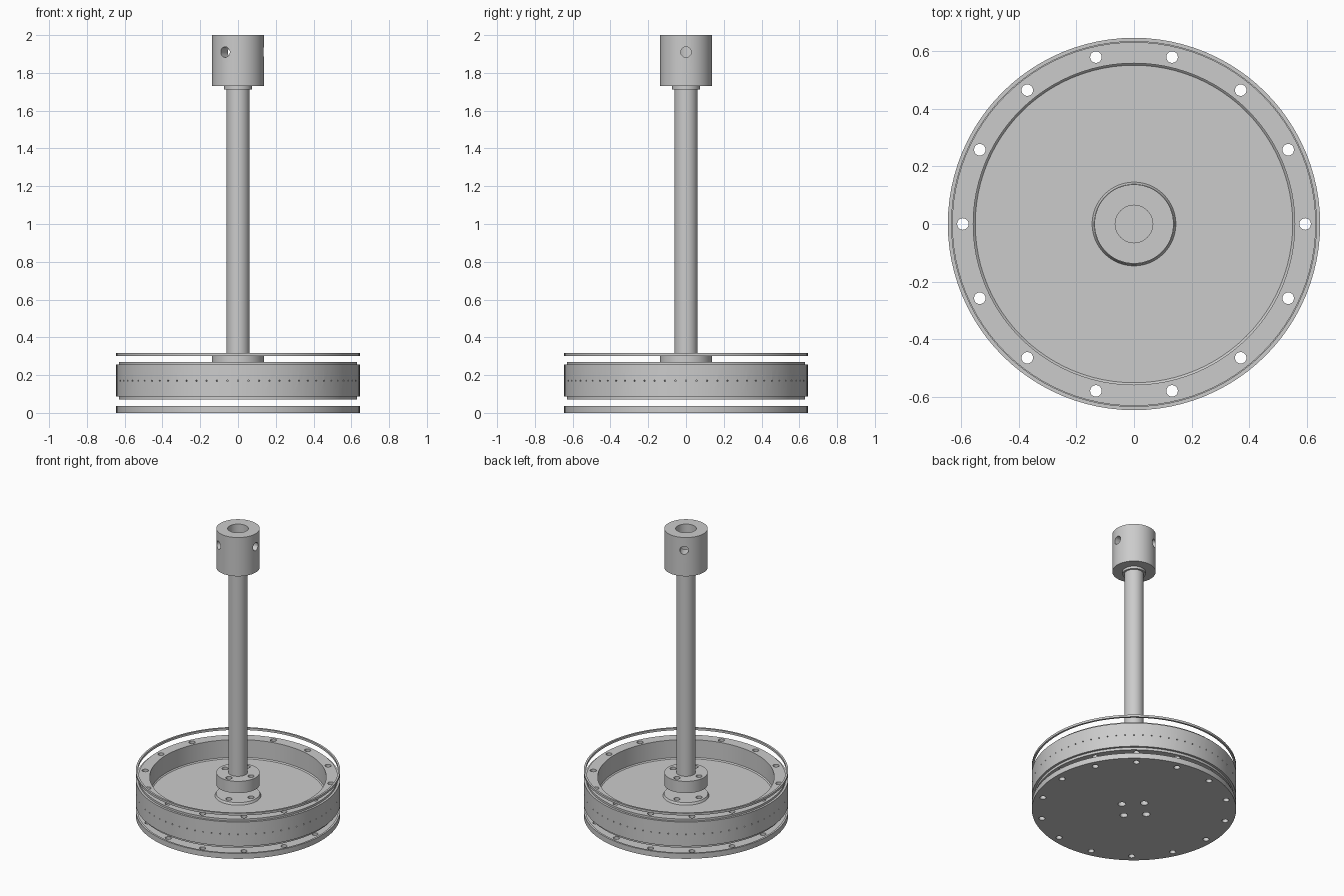
import bpy
import bmesh
from math import cos, sin, pi, radians
from mathutils import Matrix, Vector

cube = bpy.data.objects.get("Cube")
if cube:
    bpy.data.objects.remove(cube, do_unlink=True)

steel = bpy.data.materials.new("grey_steel")
steel.use_nodes = True
steel.diffuse_color = (0.6, 0.6, 0.6, 1)
steel.node_tree.nodes["Principled BSDF"].inputs["Base Color"].default_value = (0.6, 0.6, 0.6, 1)


def add_object(name, bm):
    bmesh.ops.recalc_face_normals(bm, faces=bm.faces)
    mesh = bpy.data.meshes.new(name)
    bm.to_mesh(mesh)
    bm.free()
    mesh.materials.append(steel)
    obj = bpy.data.objects.new(name, mesh)
    bpy.context.scene.collection.objects.link(obj)
    return obj


def lathe(name, profile, steps=96):
    """Revolve a closed (radius, height) outline around z."""
    bm = bmesh.new()
    verts = [bm.verts.new((r, 0, z)) for r, z in profile]
    edges = [bm.edges.new((a, b)) for a, b in zip(verts, verts[1:] + verts[:1])
             if a.co.x > 0 or b.co.x > 0]
    bmesh.ops.spin(bm, geom=verts + edges, axis=(0, 0, 1), cent=(0, 0, 0),
                   angle=2 * pi, steps=steps, use_duplicate=False)
    bmesh.ops.remove_doubles(bm, verts=bm.verts, dist=0.0001)
    return add_object(name, bm)


def tube(name, inner, outer, low, high):
    return lathe(name, [(inner, low), (outer, low), (outer, high), (inner, high)])


def drill(obj, count, distance, radius, z, depth, radial=False, sides=20):
    """Cut a ring of round holes, upright or pointing at the axis."""
    bm = bmesh.new()
    for i in range(count):
        a = 2 * pi * i / count
        place = Matrix.Translation(Vector((distance * cos(a), distance * sin(a), z)))
        if radial:
            place = place @ Matrix.Rotation(a, 4, 'Z') @ Matrix.Rotation(pi / 2, 4, 'Y')
        bmesh.ops.create_cone(bm, cap_ends=True, segments=sides, radius1=radius,
                              radius2=radius, depth=depth, matrix=place)
    cutter = add_object("hole_cutter", bm)
    cutter.hide_render = True
    mod = obj.modifiers.new("holes", 'BOOLEAN')
    mod.operation = 'DIFFERENCE'
    mod.solver = 'EXACT'
    mod.object = cutter
    graph = bpy.context.evaluated_depsgraph_get()
    mesh = bpy.data.meshes.new_from_object(obj.evaluated_get(graph))
    obj.modifiers.clear()
    obj.data = mesh
    bpy.data.objects.remove(cutter, do_unlink=True)


def smooth(obj):
    obj.data.shade_smooth()
    obj.data.set_sharp_from_angle(angle=radians(30))


# Base plate with rim bolt holes and four centre holes
base = lathe("base_plate", [(0, 0), (0.645, 0), (0.645, 0.03), (0, 0.03)])
drill(base, 14, 0.593, 0.02, 0.015, 0.1)
drill(base, 4, 0.1, 0.025, 0.015, 0.1)

# Sealing rings below and above the drum
lower_ring = tube("lower_seal_ring", 0.632, 0.645, 0.03, 0.037)
upper_ring = tube("upper_seal_ring", 0.632, 0.645, 0.302, 0.317)

# Drum: stepped rims, recessed floor and low central boss
drum = lathe("drum", [
    (0, 0.07), (0.63, 0.07), (0.63, 0.087), (0.645, 0.087), (0.645, 0.256),
    (0.63, 0.256), (0.63, 0.27), (0.557, 0.27), (0.557, 0.147), (0.55, 0.14),
    (0.145, 0.14), (0.138, 0.155), (0, 0.155)])
drill(drum, 14, 0.593, 0.02, 0.17, 0.4)
drill(drum, 4, 0.1, 0.02, 0.11, 0.2)
drill(drum, 72, 0.645, 0.004, 0.17, 0.03, radial=True, sides=8)

# Shaft with bolted flange at the foot and a collar under the head
flange = lathe("shaft_flange", [(0, 0.22), (0.137, 0.22), (0.137, 0.302), (0, 0.302)])
drill(flange, 4, 0.1, 0.02, 0.26, 0.2)
shaft = lathe("shaft", [(0, 0.302), (0.061, 0.302), (0.061, 1.713), (0.073, 1.713),
                        (0.073, 1.73), (0, 1.73)], 64)

# Coupling head: blind bore and three set-screw holes
head = lathe("coupling_head", [(0, 1.73), (0.137, 1.73), (0.137, 2), (0.065, 2),
                               (0.065, 1.76), (0, 1.76)])
drill(head, 3, 0.1, 0.028, 1.91, 0.12, radial=True)

for part in (base, lower_ring, upper_ring, drum, flange, shaft, head):
    smooth(part)
